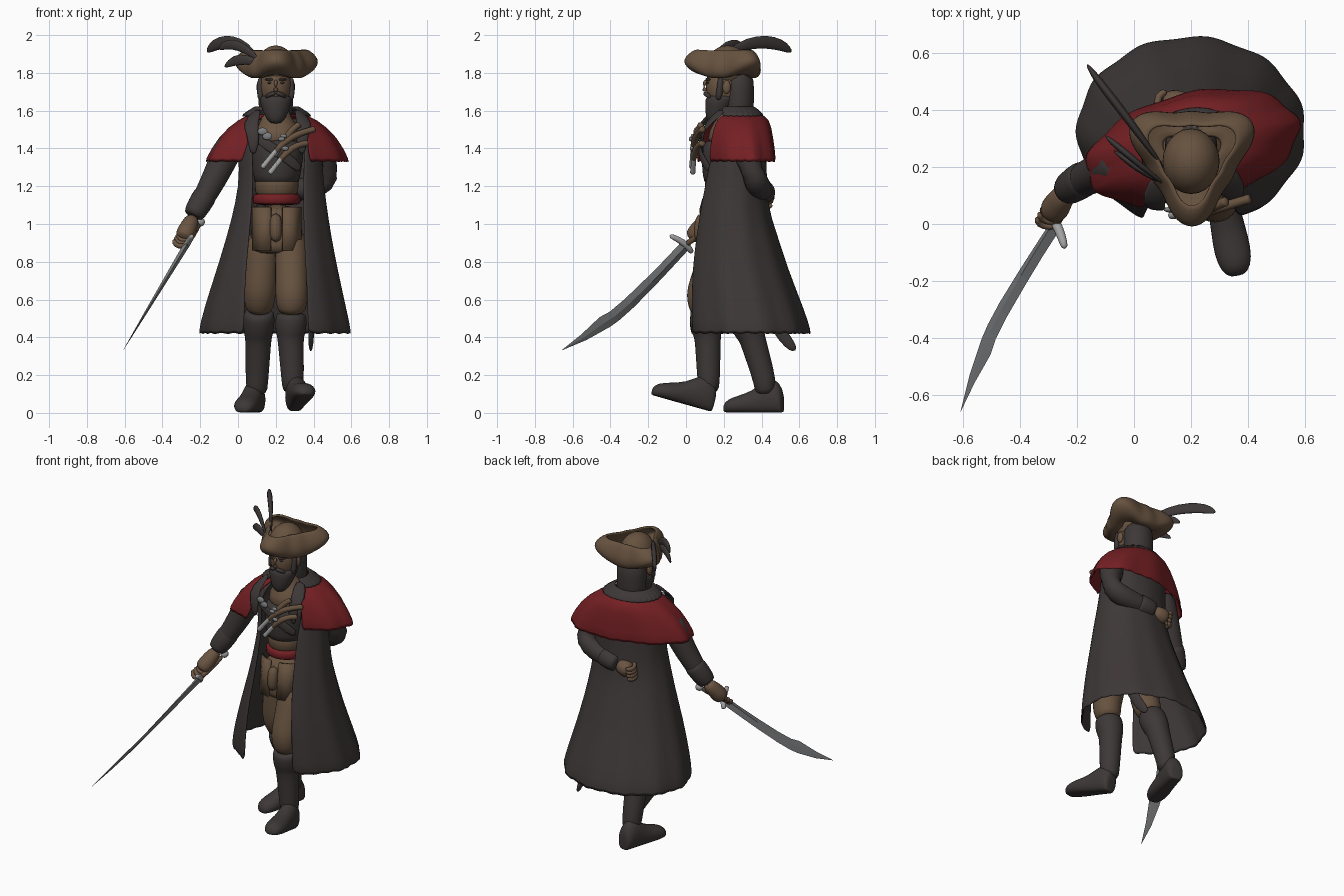
import bpy, bmesh, math
from mathutils import Vector as V

def material(name, r, g, b):
    m = bpy.data.materials.new(name)
    m.diffuse_color = (r, g, b, 1)
    return m

DARK = material("dark cloth", .048, .039, .039)
BROWN = material("brown leather", .135, .085, .05)
SKIN = material("skin", .145, .09, .054)
RED = material("red cloth", .175, .014, .017)
STEEL = material("steel", .21, .215, .22)
SILVER = material("bright silver", .36, .36, .36)

# ---------- helpers ----------
def loft(name, rings, mat, closed=True, caps=True, sub=1, thick=0, smooth=True):
    bm = bmesh.new()
    vs = [[bm.verts.new(p) for p in r] for r in rings]
    n = len(rings[0])
    for a, b in zip(vs, vs[1:]):
        for i in range(n if closed else n - 1):
            j = (i + 1) % n
            bm.faces.new((a[i], a[j], b[j], b[i]))
    if closed and caps:
        bm.faces.new(vs[0])
        bm.faces.new(vs[-1])
    bmesh.ops.recalc_face_normals(bm, faces=bm.faces)
    me = bpy.data.meshes.new(name)
    bm.to_mesh(me)
    bm.free()
    me.materials.append(mat)
    for p in me.polygons:
        p.use_smooth = smooth
    ob = bpy.data.objects.new(name, me)
    bpy.context.collection.objects.link(ob)
    if thick:
        s = ob.modifiers.new("thickness", 'SOLIDIFY')
        s.thickness, s.offset = thick, 0
    if sub:
        m = ob.modifiers.new("smooth", 'SUBSURF')
        m.levels = m.render_levels = sub
    return ob

def tube(name, pts, mat, n=12, flat=1, sub=1):
    """Round or flattened tube through (x, y, z, radius) points."""
    rings = []
    for i, p in enumerate(pts):
        t = (V(pts[min(i + 1, len(pts) - 1)][:3]) - V(pts[max(i - 1, 0)][:3])).normalized()
        u = t.cross(V((0, 0, 1)) if abs(t.z) < .95 else V((0, 1, 0))).normalized()
        v = u.cross(t)
        rings.append([V(p[:3]) + (u * math.cos(a) * flat + v * math.sin(a)) * p[3]
                      for a in (k * math.tau / n for k in range(n))])
    return loft(name, rings, mat, sub=sub)

def column(name, rows, mat, n=20, sub=1):
    """Closed stack of ellipses (z, cx, cy, rx, ry)."""
    return loft(name, [[(cx + rx * math.cos(k * math.tau / n), cy + ry * math.sin(k * math.tau / n), z)
                        for k in range(n)] for z, cx, cy, rx, ry in rows], mat, sub=sub)

def shell(name, rows, mat, thick=.015, n=64, waves=13, depth=.03, ragged=.008):
    """Cloth open at the front; rows are (z, cx, cy, rx, ry, right gap, left gap, yaw)."""
    rings = []
    for i, (z, cx, cy, rx, ry, ar, al, yaw) in enumerate(rows):
        k = i / (len(rows) - 1)
        c, s = math.cos(yaw), math.sin(yaw)
        ring = []
        for j in range(n + 1):
            a = ar + (math.tau - al - ar) * j / n
            f = 1 + depth * k * math.sin(waves * a)
            x, y = rx * f * math.sin(a), -ry * f * math.cos(a)
            h = ragged * math.sin(29 * a) * (i == len(rows) - 1)
            ring.append((cx + x * c - y * s, cy + x * s + y * c, z + h))
        rings.append(ring)
    return loft(name, rings, mat, closed=False, thick=thick)

def ball(name, c, r, mat):
    bpy.ops.mesh.primitive_uv_sphere_add(segments=24, ring_count=16, location=c)
    ob = bpy.context.object
    ob.name, ob.scale = name, r
    ob.data.materials.append(mat)
    bpy.ops.object.shade_smooth()
    return ob

# ---------- coat, cape, collar ----------
shell("long_coat", [(1.56, .21, .26, .13, .11, .7, .8, .2), (1.46, .215, .26, .24, .15, .55, .8, .2),
                    (1.3, .23, .255, .205, .165, .5, .9, .12), (1.1, .228, .238, .235, .182, .5, .75, .05),
                    (.95, .22, .253, .265, .22, .5, .65, 0), (.75, .21, .268, .315, .267, .5, .56, 0),
                    (.55, .2, .305, .37, .31, .48, .46, 0), (.415, .2, .328, .40, .33, .44, .42, 0)],
      DARK, depth=.016, waves=11)
shell("shoulder_cape", [(1.58, .21, .27, .12, .115, .8, .8, .24), (1.555, .21, .275, .20, .16, .5, .75, .24),
                        (1.46, .21, .265, .315, .178, .4, .65, .24), (1.325, .205, .265, .385, .192, .35, .6, .24)],
      RED, waves=9, depth=.025, ragged=.006)
shell("collar", [(1.62, .205, .25, .11, .10, .8, .8, .2), (1.605, .205, .255, .13, .118, .8, .8, .2),
                 (1.57, .205, .265, .185, .143, .8, .8, .2)], DARK, depth=0, ragged=.005)
for side, name in ((-1, "right_lapel"), (1, "left_lapel")):
    dy = .03 * (side > 0)
    q = [[(.075, .15, 1.62), (.13, .2, 1.605)], [(.105, .07, 1.54), (.195, .1, 1.53)],
         [(.09, .045, 1.46), (.165, .05, 1.48)], [(.11, .06, 1.36), (.15, .06, 1.36)]]
    loft(name, [[(.21 + side * x, y + dy, z) for x, y, z in r] for r in q], DARK, closed=False, thick=.016)

# ---------- torso ----------
column("chest", [(1.40, .21, .23, .135, .13), (1.5, .21, .24, .13, .12), (1.56, .205, .24, .07, .075),
                 (1.66, .2, .24, .062, .065)], SKIN)
column("vest", [(1.2, .205, .22, .118, .125), (1.25, .205, .22, .125, .132), (1.36, .21, .22, .14, .142),
                (1.43, .21, .225, .14, .135), (1.45, .21, .235, .12, .11)], DARK)
column("shirt", [(1.1, .205, .22, .115, .12), (1.24, .205, .22, .122, .128), (1.26, .205, .22, .1, .1)], BROWN)
column("red_sash", [(1.10, .205, .22, .12, .12), (1.11, .205, .22, .128, .132), (1.15, .205, .22, .128, .132),
                    (1.165, .205, .22, .118, .122)], RED)
column("breeches_hips", [(.84, .205, .2, .125, .12), (.87, .205, .2, .14, .135), (1.0, .205, .21, .135, .135),
                         (1.11, .205, .22, .118, .122)], BROWN)
for s, name in ((-1, "right_tunic_flap"), (1, "left_tunic_flap")):
    loft(name, [[(.205 + s * x, y - .02 * (1.09 - z) / .23, z) for x, y in ((.03, .088), (.08, .098), (.125, .14))]
                for z in (1.09, .97, .86)], BROWN, closed=False, thick=.016, sub=0)
tube("front_flap", [(.2, .09, 1.06, .03), (.2, .07, .98, .035), (.2, .075, .9, .03)], BROWN)

# ---------- legs, boots ----------
def leg(name, hip, knee, calf, ankle):
    k, c, a, h = V(knee), V(calf), V(ankle), V(hip)
    top = k.lerp(c, .45)
    tube(name + "_breeches", [(*h, .09), (*h.lerp(k, .5), .087), (*h.lerp(k, .85), .09), (*k, .088),
                              (*k.lerp(c, .35), .08), (*top, .05)], BROWN, n=16)
    tube(name + "_boot_shaft", [(*k.lerp(c, .42), .06), (*k.lerp(c, .45), .082), (*k.lerp(c, .65), .086),
                                (*k.lerp(c, .9), .08), (*c, .07), (*c.lerp(a, .5), .066), (*a, .06),
                                (a.x, a.y, a.z - .07, .055)], DARK, n=16)

def foot(name, heel, yaw, pitch, length):
    rings = []
    for d, w, h in ((-.01, .03, .08), (0, .05, .13), (.13, .058, .19), (.32, .058, .17), (.5, .062, .115),
                    (.75, .068, .09), (.93, .055, .07), (1.0, .025, .04)):
        ring = []
        for k in range(14):
            t = k * math.tau / 14
            z = max(0, h * (.42 + .58 * math.sin(t)))
            y = -d * length
            y, z = y * math.cos(pitch) + z * math.sin(pitch), z * math.cos(pitch) - y * math.sin(pitch)
            x = w * math.cos(t)
            ring.append((heel[0] + x * math.cos(yaw) - y * math.sin(yaw),
                         heel[1] + x * math.sin(yaw) + y * math.cos(yaw), heel[2] + z))
        rings.append(ring)
    loft(name, rings, DARK)

leg("right", (.135, .22, .98), (.115, .24, .64), (.108, .35, .4), (.1, .42, .16))
leg("left", (.28, .2, .98), (.285, .085, .62), (.278, .115, .4), (.29, .12, .17))
foot("right_boot_foot", (.10, .51, .003), -.24, 0, .32)
foot("left_boot_foot", (.30, .13, .008), .2, .27, .335)
tube("scabbard", [(.40, .22, 1.0, .035), (.40, .36, .7, .035), (.39, .48, .45, .035), (.385, .55, .36, .032),
                  (.385, .58, .33, .012)], DARK, flat=.45)

# ---------- arms ----------
tube("right_sleeve", [(-.02, .22, 1.46, .08), (-.07, .2, 1.36, .08), (-.125, .18, 1.24, .07),
                      (-.18, .155, 1.14, .062), (-.225, .13, 1.06, .055)], DARK)
tube("right_cuff", [(-.165, .165, 1.17, .06), (-.175, .16, 1.15, .069), (-.235, .12, 1.05, .061),
                    (-.24, .117, 1.04, .045)], DARK)
tube("left_sleeve", [(.42, .30, 1.46, .08), (.46, .335, 1.34, .08), (.48, .36, 1.24, .074), (.43, .385, 1.20, .068),
                     (.32, .40, 1.18, .06), (.22, .418, 1.165, .05)], DARK)
tube("left_cuff", [(.32, .40, 1.18, .06), (.29, .406, 1.175, .066), (.215, .42, 1.163, .058),
                   (.2, .422, 1.16, .045)], DARK)
def fist(name, wrist, palm, across):
    w, p, c = V(wrist), V(palm), V(across)
    f = (p - w).normalized()
    tube(name, [(*w, .038), (*w.lerp(p, .5), .047), (*p, .055), (*(p + f * .035), .04)], SKIN)
    out = f.cross(c).normalized()
    for i in range(4):
        k = p + f * .02 + c * (i - 1.5) * .024
        tube(name + "_finger", [(*(k + out * .042), .014), (*(k + f * .035 + out * .025), .016),
                                (*(k + f * .035 - out * .02), .016), (*(k - out * .045), .012)], SKIN, n=8)
D = V((-.36, -.715, -.6)).normalized()      # blade direction
W = V((.374, -.698, .612)).normalized()     # blade width direction
fist("right_hand", (-.235, .12, 1.04), (-.28, .05, .945), D)
fist("left_hand", (.2, .422, 1.16), (.135, .42, 1.145), V((0, .2, 1)).normalized())

# ---------- sabre ----------
G, TIP = V((-.275, -.005, .885)), V((-.607, -.657, .333))
blade = []
for t, up, lo in ((0, .03, -.03), (.15, .014, -.047), (.3, .002, -.063), (.5, -.01, -.08), (.62, -.01, -.083),
                  (.69, .004, -.078), (.85, -.004, -.048), (1, 0, -.002)):
    p, th = G.lerp(TIP, t), D.cross(W) * .016 * (1.03 - t)
    m = p + W * (up * .5 + lo * .5)
    blade.append([p + W * up, m + th, p + W * lo, m - th])
loft("sabre_blade", blade, STEEL, sub=0, smooth=False)
tube("sabre_handle", [(*(G - D * s), .017) for s in (-.01, .1, .2)], BROWN)
tube("sabre_guard", [(*(G + W * s - D * o), r) for s, o, r in
                     ((-.055, -.005, .012), (-.045, 0, .016), (0, .01, .019), (.06, 0, .016), (.105, -.015, .013))], SILVER)
ball("sabre_pommel", G - D * .21, (.024,) * 3, SILVER)

# ---------- pistols and belts ----------
tube("bandolier", [(.06, .09, 1.49, .028), (.15, .072, 1.42, .028), (.25, .072, 1.36, .028),
                   (.34, .13, 1.28, .028)], DARK, flat=.3)
def pistol(name, muzzle, lock, grip):
    m, l, g = V(muzzle), V(lock), V(grip)
    tube(name + "_barrel", [(*m, .013), (*m.lerp(l, .1), .016), (*m.lerp(l, .15), .013), (*l, .016)], SILVER, n=10)
    tube(name + "_stock", [(*m.lerp(l, .45), .012), (*l, .021), (*(l.lerp(g, .5) + V((0, 0, .012))), .018),
                           (*l.lerp(g, .9), .016), (*g, .021)], BROWN, n=10)
    ball(name + "_lock", l + V((-.01, -.015, .015)), (.018, .01, .012), STEEL)
pistol("lower_pistol", (.165, .035, 1.265), (.26, .045, 1.385), (.37, .09, 1.43))
pistol("middle_pistol", (.125, .03, 1.295), (.24, .04, 1.435), (.41, .09, 1.505))
pistol("upper_pistol", (.19, .045, 1.36), (.25, .05, 1.45), (.325, .08, 1.53))
for x, z in ((.13, 1.49), (.155, 1.465)):
    ball("buckle", (x, .05, z), (.026, .01, .02), STEEL)

# ---------- head ----------
ball("head", (.2, .205, 1.73), (.085, .1, .125), SKIN)
tube("nose", [(.2, .108, 1.765, .009), (.2, .094, 1.735, .013), (.2, .09, 1.715, .016), (.2, .11, 1.705, .01)], SKIN)
column("beard", [(1.53, .2, .145, .025, .025), (1.56, .2, .155, .055, .05), (1.62, .2, .175, .078, .075),
                 (1.66, .2, .185, .088, .084), (1.69, .2, .2, .086, .085)], DARK)
column("hair", [(1.54, .2, .285, .08, .06), (1.6, .2, .28, .092, .08), (1.7, .2, .28, .094, .082),
                (1.82, .2, .275, .092, .085)], DARK)
for s in (-1, 1):
    tube("moustache", [(.2, .1, 1.693, .012), (.2 + s * .03, .105, 1.688, .014), (.2 + s * .055, .13, 1.67, .01)], DARK, n=8)
    tube("eyebrow", [(.2 + s * .014, .106, 1.763, .006), (.2 + s * .035, .11, 1.769, .008),
                     (.2 + s * .06, .132, 1.764, .005)], DARK, n=8)
    ball("eye", (.2 + s * .033, .117, 1.748), (.012, .008, .006), DARK)
    ball("ear", (.2 + s * .088, .215, 1.725), (.014, .022, .035), SKIN)
    tube("sideburn", [(.2 + s * .08, .185, 1.78, .018), (.2 + s * .083, .18, 1.72, .018),
                      (.2 + s * .08, .17, 1.65, .02)], DARK, n=8)

# ---------- three-cornered hat, flaps folded up against the crown ----------
ball("hat_crown", (.2, .22, 1.83), (.1, .115, .115), BROWN)
brim = []
for f, z, lift in ((.45, 1.795, 0), (.75, 1.785, .015), (.93, 1.80, .035), (1, 1.83, .03), (.95, 1.865, .02),
                   (.82, 1.9, .01), (.7, 1.92, 0)):
    ring = []
    for k in range(60):
        a = k * math.tau / 60
        c3 = (math.cos(3 * a) + .28 * math.cos(6 * a)) / 1.28
        r = f * (.188 + .055 * c3)
        ring.append((.203 + r * math.sin(a), .235 - r * math.cos(a), z + lift * c3))
    brim.append(ring)
loft("hat_brim", brim, BROWN, caps=False, thick=.016)

# ---------- feathers ----------
tube("long_feather", [(.11, .19, 1.87, .008), (.05, .27, 1.94, .026), (-.03, .38, 1.966, .036), (-.10, .47, 1.96, .036),
                      (-.145, .53, 1.935, .028), (-.165, .56, 1.91, .008)], DARK, flat=.45)
tube("upper_feather", [(.12, .13, 1.86, .008), (.04, .19, 1.93, .025), (-.03, .25, 1.955, .03), (-.08, .29, 1.945, .025),
                       (-.10, .31, 1.925, .006)], DARK, flat=.45)
tube("lower_feather", [(.12, .14, 1.85, .01), (.05, .17, 1.872, .028), (-.02, .22, 1.87, .032),
                       (-.075, .26, 1.83, .008)], DARK, flat=.45)
